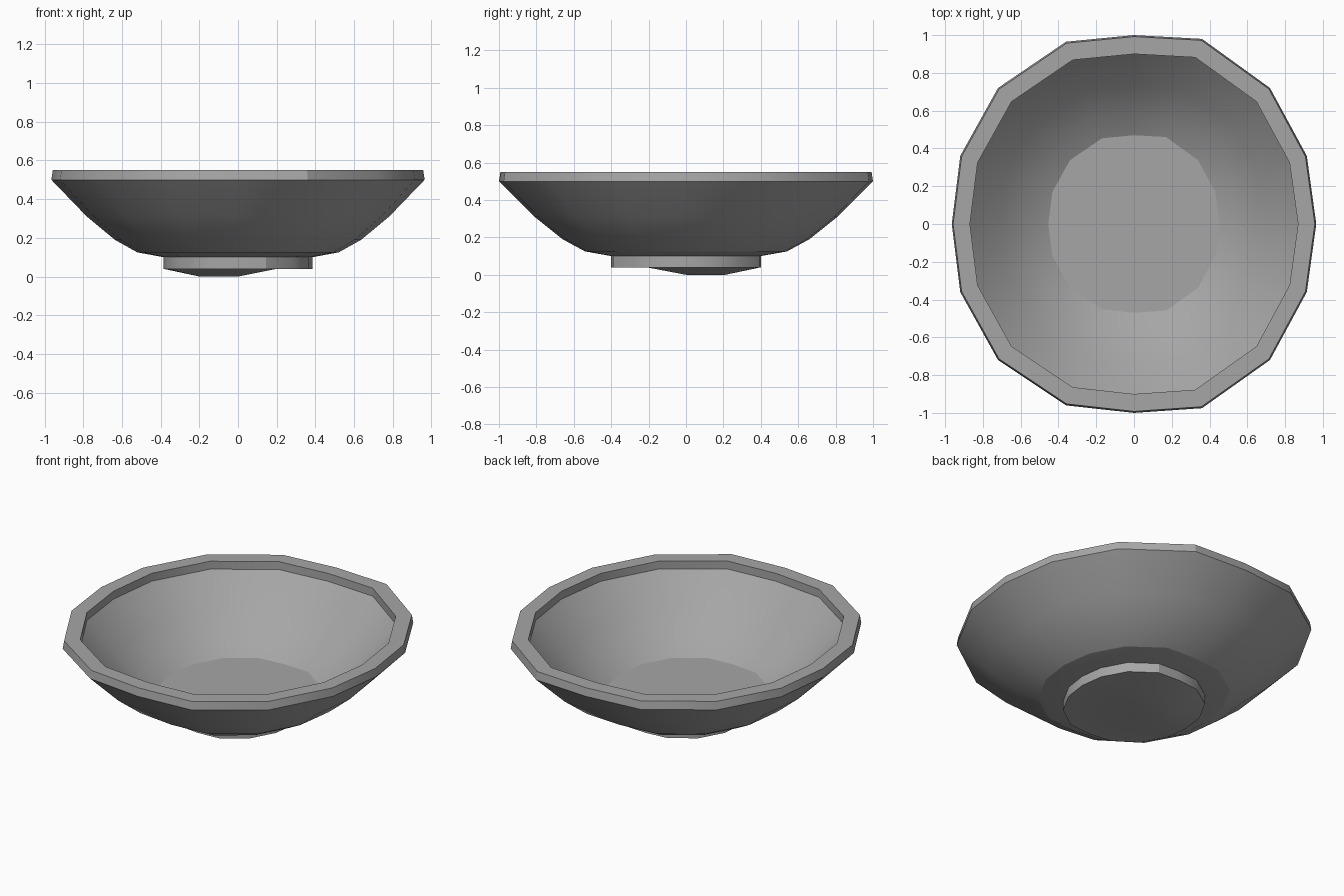
import bpy
import bmesh
import math

default = bpy.data.objects.get("Cube")
if default:
    bpy.data.objects.remove(default, do_unlink=True)

clay = bpy.data.materials.new("grey clay")
clay.use_nodes = True
clay.diffuse_color = (0.38, 0.38, 0.38, 1)
clay.node_tree.nodes["Principled BSDF"].inputs["Base Color"].default_value = clay.diffuse_color

# Hand-cut outline: right half from back to front, then left half from front to back
OUTLINE = [(0, 1), (0.36, 0.98), (0.72, 0.72), (0.915, 0.36), (0.965, 0),
           (0.915, -0.36), (0.72, -0.72), (0.36, -0.975), (0, -1),
           (-0.36, -0.96), (-0.72, -0.72), (-0.92, -0.36), (-0.965, 0),
           (-0.92, 0.36), (-0.72, 0.72), (-0.36, 0.965)]
# The same loop as the border of a four by four grid
BORDER = [(0, 2), (1, 2), (2, 2), (2, 1), (2, 0), (2, -1), (2, -2), (1, -2), (0, -2),
          (-1, -2), (-2, -2), (-2, -1), (-2, 0), (-2, 1), (-2, 2), (-1, 2)]
COUNT = len(OUTLINE)


def add_ring(bm, scale, z):
    return [bm.verts.new((x * scale, y * scale, z)) for x, y in OUTLINE]


def build(name, profile, sharp, cap):
    """Skin rings of (scale, height), crease the sharp ones, close the ends with cap."""
    bm = bmesh.new()
    rings = [add_ring(bm, s, z) for s, z in profile]
    for a, b in zip(rings, rings[1:]):
        for i in range(COUNT):
            k = (i + 1) % COUNT
            bm.faces.new((a[i], a[k], b[k], b[i]))
    cap(bm, rings)
    for n in sharp:
        for i in range(COUNT):
            bm.edges.get((rings[n][i], rings[n][(i + 1) % COUNT])).smooth = False
    bmesh.ops.recalc_face_normals(bm, faces=bm.faces)
    mesh = bpy.data.meshes.new(name)
    bm.to_mesh(mesh)
    bm.free()
    mesh.materials.append(clay)
    obj = bpy.data.objects.new(name, mesh)
    bpy.context.collection.objects.link(obj)
    bpy.ops.object.select_all(action='DESELECT')
    obj.select_set(True)
    bpy.context.view_layer.objects.active = obj
    bpy.ops.object.shade_smooth_by_angle(angle=math.radians(30))


def floor_and_underside(bm, rings):
    bm.faces.new(rings[0])
    bm.faces.new(rings[-1])


def bulging_sole(bm, rings):
    """Grid sole with one cell pushed down, off to one side."""
    grid = dict(zip(BORDER, rings[-1]))
    for i in (-1, 0, 1):
        for j in (-1, 0, 1):
            low = i <= 0 <= j
            grid[i, j] = bm.verts.new((i * 0.2, j * 0.21, 0 if low else 0.04))
    for i in range(-2, 2):
        for j in range(-2, 2):
            bm.faces.new((grid[i, j], grid[i + 1, j], grid[i + 1, j + 1], grid[i, j + 1]))
    bm.faces.new(rings[0])


# Bowl: underside, outer wall, rim band, flat lip, inner step, inner wall, floor
build("bowl",
      [(0.40, 0.10), (0.54, 0.125), (0.66, 0.19), (0.81, 0.31), (1.0, 0.50),
       (0.992, 0.55), (0.90, 0.55), (0.90, 0.50), (0.73, 0.32), (0.58, 0.20), (0.47, 0.14)],
      (1, 4, 5, 6, 7, 10), floor_and_underside)

# Foot under the bowl
build("foot", [(0.40, 0.102), (0.40, 0.04)], (0, 1), bulging_sole)
